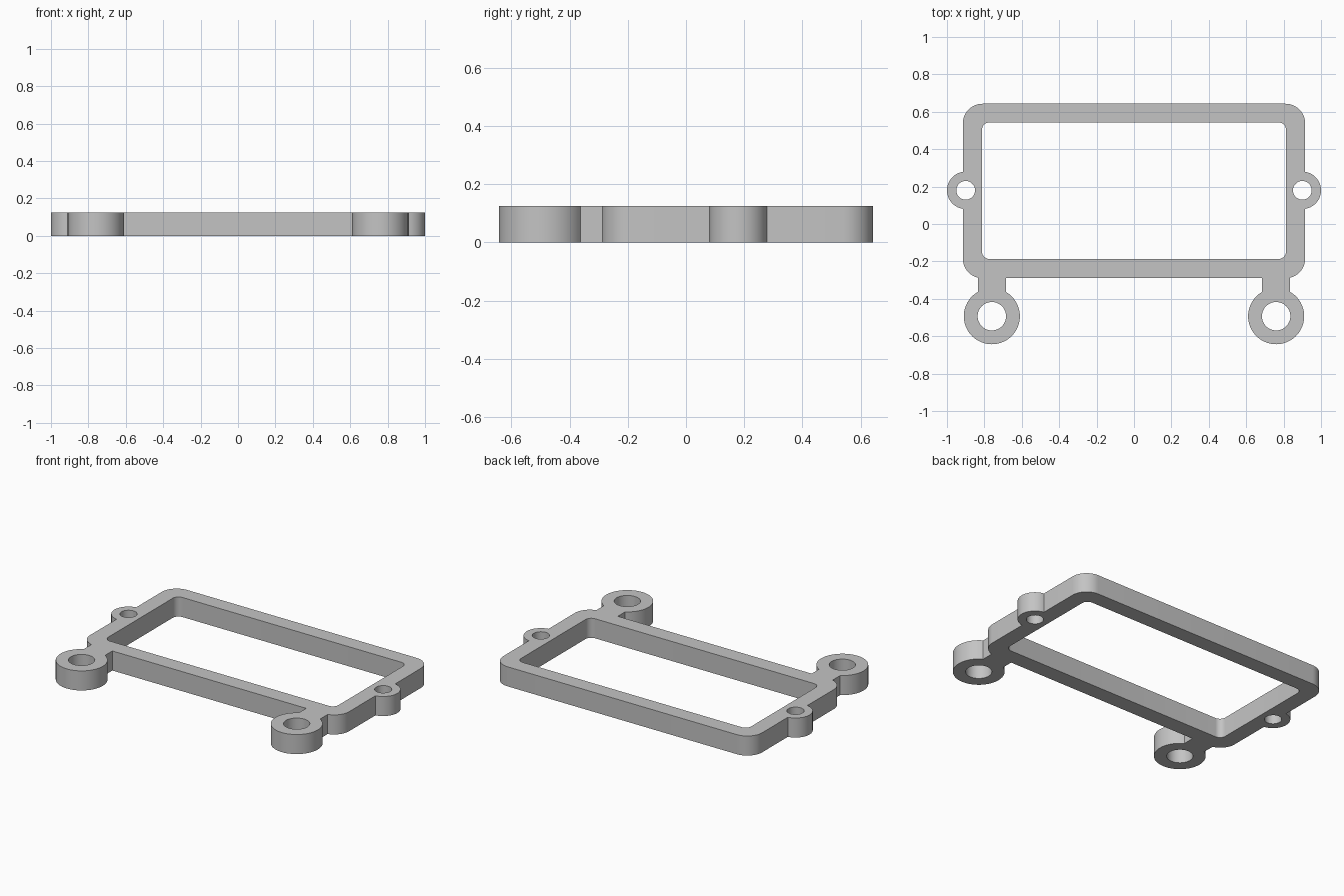
import bpy
import bmesh
from math import sin, cos, asin, acos, radians, pi
from mathutils import Vector

cube = bpy.data.objects.get("Cube")
if cube:
    bpy.data.objects.remove(cube, do_unlink=True)

HEIGHT = 0.125
W, BACK, FRONT, CORNER = 0.915, 0.643, -0.29, 0.105     # outer frame
IW, IBACK, IFRONT, ICORNER = 0.813, 0.543, -0.187, 0.04  # window
EAR, EAR_R, EAR_HOLE = (0.9, 0.18), 0.1, 0.05
FOOT, FOOT_R, FOOT_HOLE = (0.76, -0.493), 0.15, 0.076
NECK = 0.075                                             # half width


def arc(center, r, start, end, steps):
    """Points on an arc, angles in radians."""
    angles = [start + (end - start) * i / steps for i in range(steps + 1)]
    return [(center[0] + r * cos(a), center[1] + r * sin(a)) for a in angles]


def circle(center, r, steps=48):
    return arc(center, r, 0, 2 * pi, steps)[:-1]


def mirrored(half):
    """Close a right-hand half outline with its mirror image."""
    return half + [(-x, y) for x, y in reversed(half)]


# Right half of the outer outline, clockwise from the back
ear_a = acos((W - EAR[0]) / EAR_R)
neck_a = asin(NECK / FOOT_R)
neck_out, neck_in = FOOT[0] + NECK, FOOT[0] - NECK
corner_x = W - CORNER
cut_a = -acos((neck_out - corner_x) / CORNER)
outer = arc((corner_x, BACK - CORNER), CORNER, pi / 2, 0, 12)
outer += arc(EAR, EAR_R, ear_a, -ear_a, 28)
outer += arc((corner_x, FRONT + CORNER), CORNER, 0, cut_a, 12)
outer += arc(FOOT, FOOT_R, pi / 2 - neck_a, -3 * pi / 2 + neck_a, 48)
outer += [(neck_in, FRONT)]

# Right half of the window
window = arc((IW - ICORNER, IBACK - ICORNER), ICORNER, pi / 2, 0, 8)
window += arc((IW - ICORNER, IFRONT + ICORNER), ICORNER, 0, -pi / 2, 8)

loops = [mirrored(outer), mirrored(window)]
for side in (1, -1):
    loops.append(circle((side * EAR[0], EAR[1]), EAR_HOLE))
    loops.append(circle((side * FOOT[0], FOOT[1]), FOOT_HOLE))

# Fill the flat profile and raise it into a plate
bm = bmesh.new()
for loop in loops:
    verts = [bm.verts.new((x, y, 0)) for x, y in loop]
    for i, v in enumerate(verts):
        bm.edges.new((verts[i - 1], v))
bmesh.ops.triangle_fill(bm, use_beauty=True, use_dissolve=False,
                        edges=bm.edges[:], normal=Vector((0, 0, 1)))
raised = bmesh.ops.extrude_face_region(bm, geom=bm.faces[:], use_keep_orig=True)
top = [g for g in raised["geom"] if isinstance(g, bmesh.types.BMVert)]
bmesh.ops.translate(bm, verts=top, vec=(0, 0, HEIGHT))
bmesh.ops.recalc_face_normals(bm, faces=bm.faces[:])

mesh = bpy.data.meshes.new("mounting_frame")
bm.to_mesh(mesh)
bm.free()
frame = bpy.data.objects.new("mounting_frame", mesh)
bpy.context.collection.objects.link(frame)

# Single plain grey
grey = bpy.data.materials.new("plain_grey")
grey.use_nodes = True
colour = (0.55, 0.55, 0.55, 1)
grey.diffuse_color = colour
grey.node_tree.nodes["Principled BSDF"].inputs["Base Color"].default_value = colour
mesh.materials.append(grey)

bpy.context.view_layer.objects.active = frame
frame.select_set(True)
bpy.ops.object.shade_smooth_by_angle(angle=radians(30))
